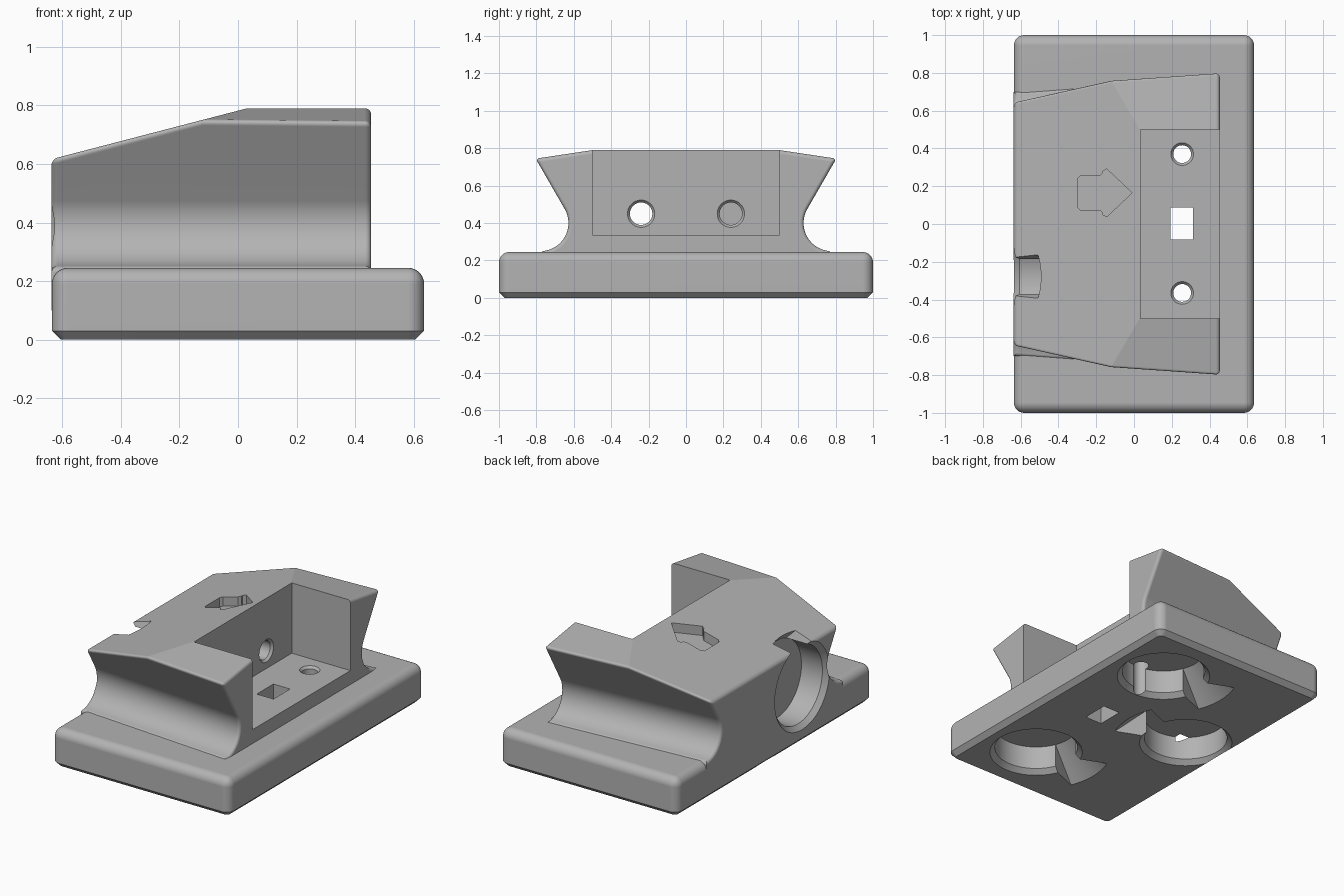
import bpy, bmesh
from math import radians, sin, cos, pi
from mathutils import Matrix, Vector

cube = bpy.data.objects.get("Cube")
if cube:
    bpy.data.objects.remove(cube, do_unlink=True)

grey = bpy.data.materials.new("plain grey")
grey.use_nodes = True
colour = (0.45, 0.45, 0.45, 1)
grey.diffuse_color = colour
grey.node_tree.nodes["Principled BSDF"].inputs["Base Color"].default_value = colour


def finish(bm, name, matrix=Matrix()):
    bmesh.ops.recalc_face_normals(bm, faces=bm.faces)
    mesh = bpy.data.meshes.new(name)
    bm.to_mesh(mesh)
    bm.free()
    mesh.transform(matrix)
    mesh.materials.append(grey)
    obj = bpy.data.objects.new(name, mesh)
    bpy.context.collection.objects.link(obj)
    return obj


def loft(sections, name, matrix=Matrix()):
    """Closed solid through equal-length rings of points."""
    bm = bmesh.new()
    rings = [[bm.verts.new(p) for p in ring] for ring in sections]
    for a, b in zip(rings, rings[1:]):
        for i in range(len(a)):
            j = (i + 1) % len(a)
            bm.faces.new((a[i], a[j], b[j], b[i]))
    bm.faces.new(rings[0])
    bm.faces.new(rings[-1])
    return finish(bm, name, matrix)


def box(low, high, name):
    x0, y0, z0 = low
    x1, y1, z1 = high
    return loft([[(x0, y0, z), (x1, y0, z), (x1, y1, z), (x0, y1, z)] for z in (z0, z1)], name)


def round_cutter(name, matrix, radius, mouth, chamfer, depth):
    """Round hole entering along local z with a chamfered mouth."""
    n = 64
    rings = [(mouth, -0.02), (mouth, 0), (radius, chamfer), (radius, depth)]
    return loft([[(r * cos(2 * pi * i / n), r * sin(2 * pi * i / n), z) for i in range(n)]
                 for r, z in rings], name, matrix)


def ramp_cutter(name, matrix):
    """Fan-shaped ramp leaving the round hole along local x."""
    profile = [(0.15, -0.03), (0.483, -0.03), (0.45, 0), (0.25, 0.18), (0.15, 0.18)]
    angles = [radians(a) for a in range(-22, 23, 4)]
    return loft([[(r * cos(a), r * sin(a), z) for r, z in profile] for a in angles], name, matrix)


def combine(target, other, operation):
    mod = target.modifiers.new(operation, 'BOOLEAN')
    mod.operation = operation
    mod.solver = 'EXACT'
    mod.object = other
    bpy.context.view_layer.objects.active = target
    bpy.ops.object.modifier_apply(modifier=mod.name)
    bpy.data.objects.remove(other, do_unlink=True)


# Base plate: rounded sides and top, chamfered underside
bm = bmesh.new()
bmesh.ops.create_cube(bm, size=1, matrix=Matrix.Translation((0, 0, 0.1225)) @ Matrix.Diagonal((1.272, 2, 0.245, 1)))
soft = [e for e in bm.edges if max(v.co.z for v in e.verts) > 0.2]
bmesh.ops.bevel(bm, geom=soft, offset=0.055, segments=8, profile=0.5, affect='EDGES')
under = [e for e in bm.edges if max(v.co.z for v in e.verts) < 0.001]
bmesh.ops.bevel(bm, geom=under, offset=0.03, segments=1, affect='EDGES')
holder = finish(bm, "mounting_block")

# Upper body: tapered prism with concave finger grooves
groove = [(0.78 + 0.15 * cos(radians(a)), 0.40 + 0.15 * sin(radians(a))) for a in range(270, 149, -8)]
half = [(0.78, 0.1)] + groove + [(0.95, 0.995)]


def section(x):
    shift = 0.075 * (x - 0.455)
    pts = [(y + shift, z) for y, z in half]
    return [(x, y, z) for y, z in pts] + [(x, -y, z) for y, z in reversed(pts)]


body = loft([section(-0.637), section(0.455)], "upper_body")
bm = bmesh.new()
bm.from_mesh(body.data)
planes = [((0, 0, 0.79), (0, 0, 1)), ((0.03, 0, 0.79), (-0.26, 0, 1)),
          ((0, 0.5, 0.79), (0, 0.15, 1)), ((0, -0.5, 0.79), (0, -0.15, 1))]
for co, no in planes:
    bmesh.ops.bisect_plane(bm, geom=bm.verts[:] + bm.edges[:] + bm.faces[:], dist=1e-5,
                           plane_co=co, plane_no=no, clear_outer=True)
    bmesh.ops.holes_fill(bm, edges=[e for e in bm.edges if e.is_boundary], sides=0)
bmesh.ops.recalc_face_normals(bm, faces=bm.faces)
bm.normal_update()
rim = []
for e in bm.edges:
    if len(e.link_faces) == 2 and min(v.co.z for v in e.verts) > 0.249:
        a, b = (f.normal for f in e.link_faces)
        if a.angle(b) > radians(30):
            rim.append(e)
bmesh.ops.bevel(bm, geom=rim, offset=0.04, segments=10, profile=0.5, affect='EDGES', clamp_overlap=True)
bm.to_mesh(body.data)
bm.free()
combine(holder, body, 'UNION')

# Open recess at the tall end
combine(holder, box((0.035, -0.5, 0.335), (0.7, 0.5, 1.2), "recess"), 'DIFFERENCE')

# Round pockets with ramps: three underneath, one in the low end face
into_end = Matrix(((0, 0, 1, -0.637), (0, -1, 0, -0.278), (1, 0, 0, 0.365), (0, 0, 0, 1)))
pockets = [into_end, Matrix.Translation((-0.35, 0.07, 0))]
for y in (-0.6, 0.6):
    pockets.append(Matrix.Translation((0.27, y, 0)) @ Matrix.Rotation(pi, 4, 'Z'))
for place in pockets:
    combine(holder, round_cutter("pocket", place, 0.25, 0.28, 0.03, 0.18), 'DIFFERENCE')
    combine(holder, ramp_cutter("ramp", place), 'DIFFERENCE')

# Screw holes in the recess wall (one goes through) and floor
toward_low_end = Matrix.Rotation(-pi / 2, 4, 'Y')
for y, depth in ((-0.24, 0.55), (0.24, 0.3)):
    place = Matrix.Translation((0.035, y, 0.45)) @ toward_low_end
    combine(holder, round_cutter("wall_hole", place, 0.06, 0.073, 0.015, depth), 'DIFFERENCE')
for y in (-0.365, 0.37):
    place = Matrix.Translation((0.255, y, 0.335)) @ Matrix.Rotation(pi, 4, 'X')
    combine(holder, round_cutter("floor_hole", place, 0.047, 0.06, 0.015, 0.4), 'DIFFERENCE')

# Square through-hole
combine(holder, box((0.192, -0.082, -0.1), (0.312, 0.088, 0.5), "square_hole"), 'DIFFERENCE')

# Arrow recess following the sloped top
side = [(-0.3, 0.075), (-0.285, 0.09), (-0.18, 0.09), (-0.165, 0.105), (-0.165, 0.115), (-0.145, 0.127)]
outline = [(x, 0.165 - w) for x, w in side] + [(-0.01, 0.165)] + [(x, 0.165 + w) for x, w in reversed(side)]
arrow = loft([[(x, y, 0.782 + 0.26 * x + dz) for x, y in outline] for dz in (-0.06, 0.1)], "arrow")
combine(holder, arrow, 'DIFFERENCE')

# Smooth rounded parts, keep creases crisp
bpy.ops.object.select_all(action='DESELECT')
holder.select_set(True)
bpy.context.view_layer.objects.active = holder
bpy.ops.object.shade_smooth_by_angle(angle=radians(14))
normals = holder.modifiers.new("face weighted normals", 'WEIGHTED_NORMAL')
normals.keep_sharp = True
